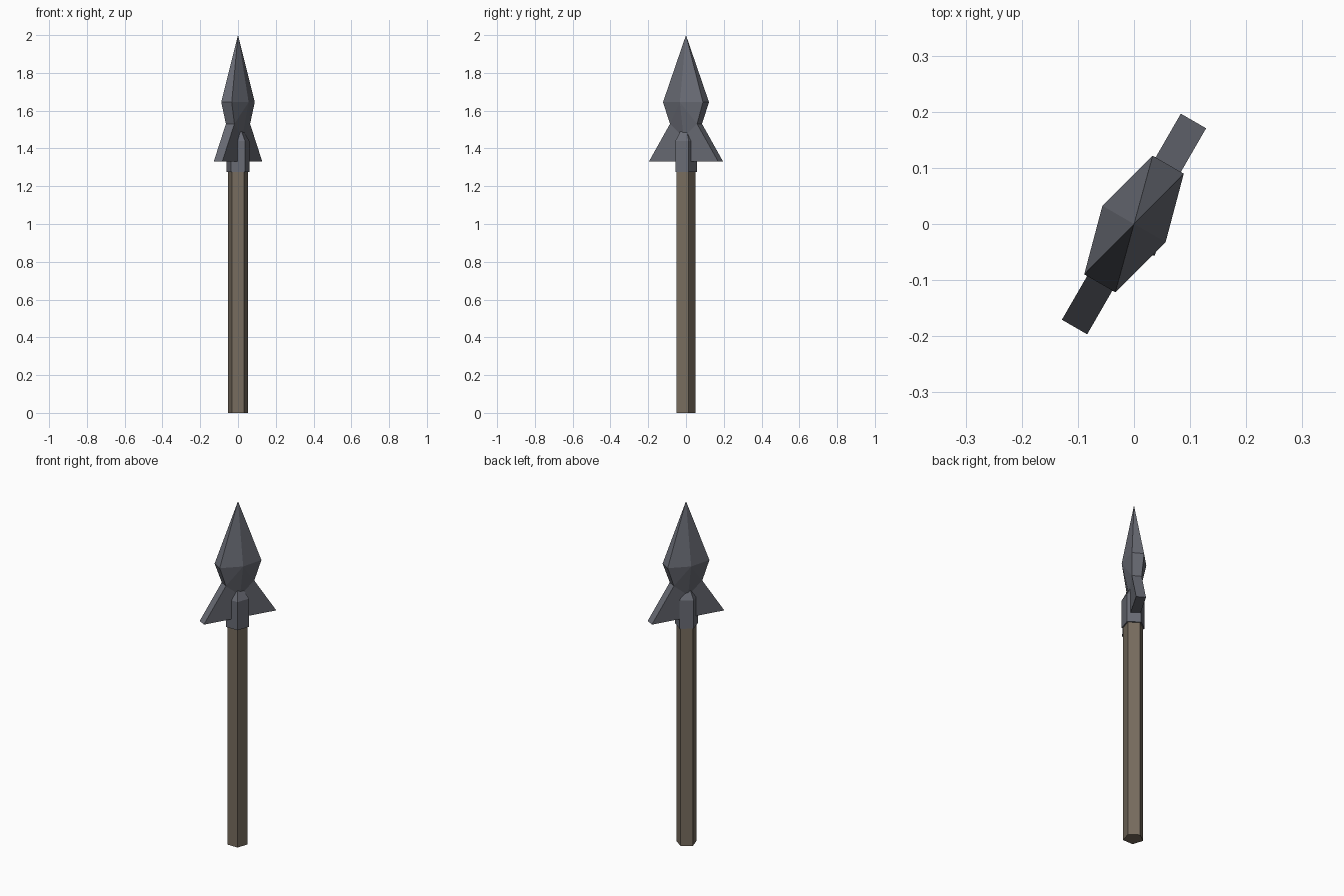
import bpy, bmesh, math
from mathutils import Matrix

if "Cube" in bpy.data.objects:
    bpy.data.objects.remove(bpy.data.objects["Cube"])

BLADE_TURN = Matrix.Rotation(math.radians(60), 4, 'Z')  # blade runs along local x


def material(name, rgb):
    m = bpy.data.materials.new(name)
    m.diffuse_color = (*rgb, 1)
    m.use_nodes = True
    m.node_tree.nodes["Principled BSDF"].inputs["Base Color"].default_value = m.diffuse_color
    return m


iron = material("dark iron", (0.14, 0.147, 0.175))
wood = material("brown wood", (0.185, 0.15, 0.112))


def finish(name, bm, mat):
    bmesh.ops.recalc_face_normals(bm, faces=bm.faces[:])
    mesh = bpy.data.meshes.new(name)
    bm.to_mesh(mesh)
    bm.free()
    mesh.materials.append(mat)
    obj = bpy.data.objects.new(name, mesh)
    bpy.context.collection.objects.link(obj)
    return obj


def pentagon_column(name, rings, mat):
    """Five-sided column through (radius, z) rings, one corner towards +y."""
    bm = bmesh.new()
    loops = []
    for r, z in rings:
        angles = [math.radians(90 + 72 * i) for i in range(5)]
        loops.append([bm.verts.new((r * math.cos(a), r * math.sin(a) - 0.005, z))
                      for a in angles])
    for low, high in zip(loops, loops[1:]):
        for i in range(5):
            j = (i + 1) % 5
            bm.faces.new((low[i], low[j], high[j], high[i]))
    bm.faces.new(loops[0][::-1])
    bm.faces.new(loops[-1])
    return finish(name, bm, mat)


# wooden shaft and the iron sleeve with its tapered top
pentagon_column("shaft", [(0.055, 0), (0.055, 1.3)], wood)
pentagon_column("sleeve", [(0.063, 1.275), (0.063, 1.44), (0.032, 1.49)], iron)

# spear point: six-sided diamond from tip through widest ring to neck
bm = bmesh.new()
bm.verts.new((0, 0, 2))
for s in (-1, 1):
    for t in (-1, 1):
        bm.verts.new((s * 0.122, t * 0.032, 1.645))
        bm.verts.new((s * 0.083, t * 0.026, 1.53))
    bm.verts.new((0, s * 0.065, 1.645))
    bm.verts.new((0, s * 0.026, 1.46))
bmesh.ops.convex_hull(bm, input=bm.verts[:])
bmesh.ops.transform(bm, matrix=BLADE_TURN, verts=bm.verts[:])
finish("spear_point", bm, iron)

# swept-back barbs: one flat slab with sloping ends
bm = bmesh.new()
profile = [(-0.083, 1.53), (-0.212, 1.33), (0.212, 1.33), (0.083, 1.53)]
face = bm.faces.new([bm.verts.new((x, -0.026, z)) for x, z in profile])
out = bmesh.ops.extrude_face_region(bm, geom=[face])
new = [v for v in out["geom"] if isinstance(v, bmesh.types.BMVert)]
bmesh.ops.translate(bm, vec=(0, 0.052, 0), verts=new)
bmesh.ops.transform(bm, matrix=BLADE_TURN, verts=bm.verts[:])
finish("barbs", bm, iron)
